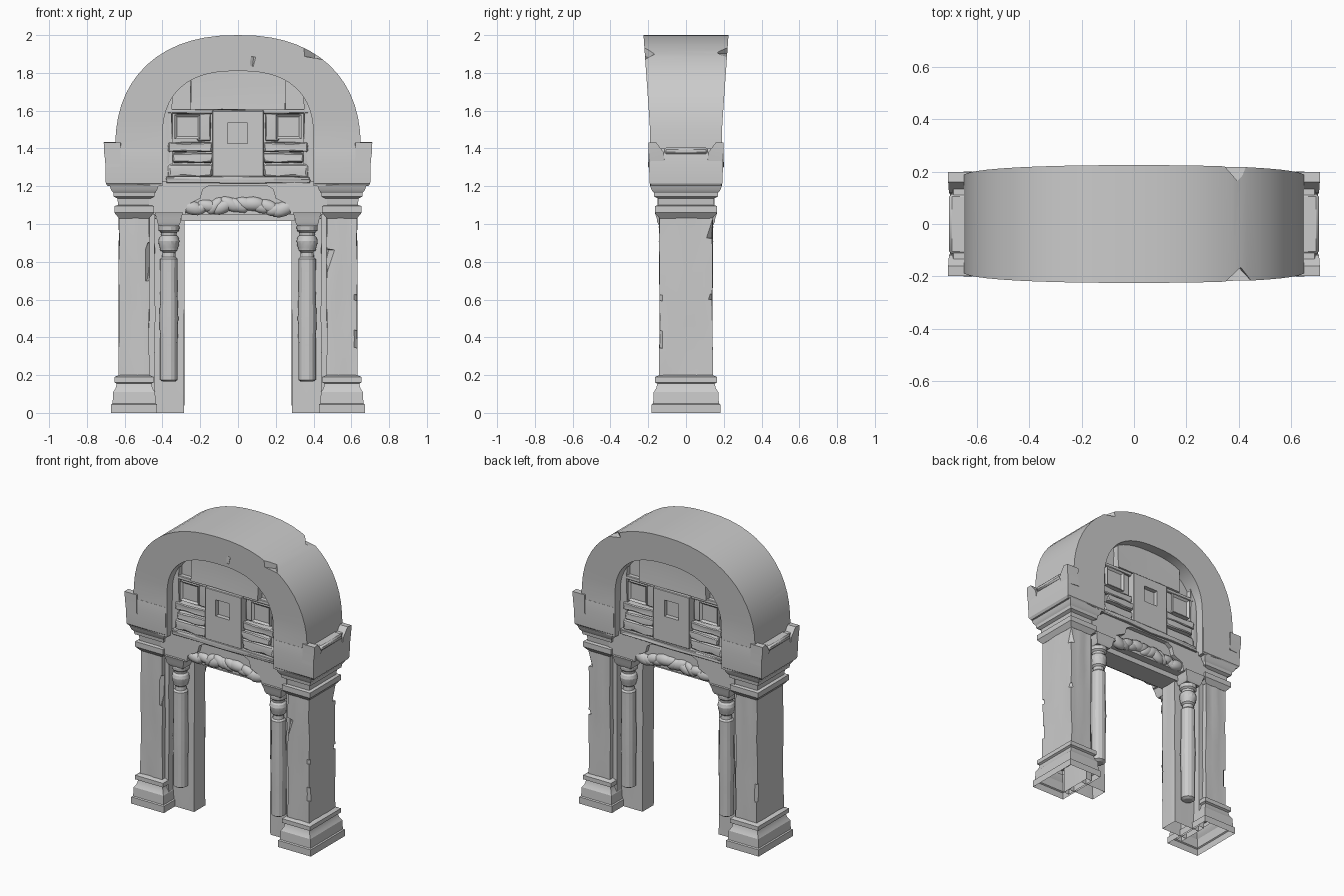
import bpy, bmesh, math, random
from mathutils import Vector, Matrix

if "Cube" in bpy.data.objects:
    bpy.data.objects.remove(bpy.data.objects["Cube"])

random.seed(4)


def smooth_by_angle(ob, angle):
    bpy.ops.object.select_all(action="DESELECT")
    ob.select_set(True)
    bpy.context.view_layer.objects.active = ob
    bpy.ops.object.shade_smooth_by_angle(angle=math.radians(angle))


def finish(name, bm, mirror="", bevel=0.0, smooth=25):
    bmesh.ops.recalc_face_normals(bm, faces=bm.faces)
    me = bpy.data.meshes.new(name)
    bm.to_mesh(me)
    bm.free()
    ob = bpy.data.objects.new(name, me)
    bpy.context.collection.objects.link(ob)
    if bevel:
        b = ob.modifiers.new("bevel", "BEVEL")
        b.width, b.segments, b.limit_method = bevel, 1, "ANGLE"
    if mirror:
        m = ob.modifiers.new("mirror", "MIRROR")
        m.use_axis = ("x" in mirror, "y" in mirror, False)
        m.use_mirror_merge = False
    smooth_by_angle(ob, smooth)
    return ob


def loft(name, rings, mirror="", bevel=0.0, cuts=0, jitter=0.0, inset=None, floor=True):
    """Skin a list of equal-length point rings and cap the ends."""
    bm = bmesh.new()
    vs = [[bm.verts.new(p) for p in r] for r in rings]
    n = len(vs[0])
    for a, b in zip(vs, vs[1:]):
        for i in range(n):
            bm.faces.new((a[i], a[(i + 1) % n], b[(i + 1) % n], b[i]))
    if floor:
        bm.faces.new(vs[0])
    bm.faces.new(vs[-1])
    bmesh.ops.recalc_face_normals(bm, faces=bm.faces)
    if inset:
        front = [f for f in bm.faces if f.normal.y < -0.9]
        bmesh.ops.inset_region(bm, faces=front, thickness=inset[0])
        bmesh.ops.translate(bm, verts=list({v for f in front for v in f.verts}), vec=(0, inset[1], 0))
    if cuts:
        bmesh.ops.subdivide_edges(bm, edges=bm.edges[:], cuts=cuts, use_grid_fill=True)
    for v in bm.verts:
        if jitter:
            v.co += Vector([random.uniform(-jitter, jitter) for _ in range(3)]) * (v.co.z > 0.01)
    return finish(name, bm, mirror, bevel)


def rect(x0, x1, y0, y1, z):
    return [(x0, y0, z), (x1, y0, z), (x1, y1, z), (x0, y1, z)]


def box(name, x0, x1, y0, y1, z0, z1, mirror="", **kw):
    return loft(name, [rect(x0, x1, y0, y1, z0), rect(x0, x1, y0, y1, z1)], mirror, **kw)


def moulding(name, profile, **kw):
    """Square pier moulding from (height, outward offset) pairs."""
    return loft(name, [rect(.47 - o, .63 + o, -.14 - o, .14 + o, z) for z, o in profile], "x", **kw)


def cut(target, name, places):
    """Subtract turned blocks: (x, y, z, sx, sy, sz, turn)."""
    bm = bmesh.new()
    for x, y, z, sx, sy, sz, t in places:
        mat = (Matrix.Translation((x, y, z)) @ Matrix.Rotation(t, 4, "Z")
               @ Matrix.Rotation(t * .3, 4, "Y") @ Matrix.Diagonal((sx, sy, sz, 1)))
        bmesh.ops.create_cube(bm, size=1, matrix=mat)
    c = finish(name, bm)
    c.hide_render = True
    m = target.modifiers.new("chips", "BOOLEAN")
    m.operation, m.object, m.solver = "DIFFERENCE", c, "EXACT"
    bpy.context.view_layer.objects.active = target
    for mod in list(target.modifiers):
        bpy.ops.object.modifier_apply(modifier=mod.name)
    bpy.data.objects.remove(c)
    smooth_by_angle(target, 25)


def oval(a, b, z0, n, t):
    c, s = math.cos(t), math.sin(t)
    return math.copysign(a * abs(c) ** (2 / n), c), z0 + b * abs(s) ** (2 / n)


# arch ring, deeper towards the crown
def arch_ring(po, pi):
    def d(z):
        return .19 + .035 * max(0, (z - 1.5) / .5)
    (xo, zo), (xi, zi) = po, pi
    return [(xi, -d(zi), zi), (xo, -d(zo), zo), (xo, d(zo), zo), (xi, d(zi), zi)]


N = 28
rings = [arch_ring((.655, 1.22), (.40, 1.2))]
for i in range(N + 1):
    t = math.pi * i / N
    rings.append(arch_ring(oval(.65, .6, 1.4, 2.3, t), oval(.40, .36, 1.45, 2.5, t)))
rings.append(arch_ring((-.655, 1.22), (-.40, 1.2)))
arch = loft("arch", rings)
cut(arch, "arch_chips", [(.41, -.225, 1.93, .09, .09, .10, .75), (.40, .235, 1.94, .09, .09, .10, .8),
                         (-.64, -.21, 1.62, .04, .04, .2, .8), (.08, -.222, 1.86, .02, .03, .05, .6)])

# tympanum wall filling the arch
wall = [rect(-.41, .41, -.10, .10, 1.15)]
for i in range(10):
    x, z = oval(.405, .365, 1.45, 2.5, math.pi / 2 * i / 9.4)
    wall.append(rect(-x, x, -.10, .10, z))
loft("tympanum_wall", wall)

# relief panels on the tympanum, front and back
box("upper_panel", -.25, .25, -.145, -.09, 1.605, 1.815, "y", cuts=2, jitter=.003)
centre = box("centre_panel", -.137, .137, -.16, -.08, 1.25, 1.60, "y", bevel=.004)
cut(centre, "niche_cutter", [(-.003, s * .2, 1.48, .105, .14, .11, 0) for s in (-1, 1)])
box("ledge", .13, .40, -.135, -.08, 1.585, 1.61, "xy", bevel=.004, cuts=1, jitter=.003)
box("side_panel", .145, .215, -.125, -.08, 1.44, 1.585, "xy", bevel=.005, cuts=1, jitter=.003)
box("framed_panel", .20, .335, -.14, -.08, 1.45, 1.58, "xy", inset=(.018, .012))
box("reveal_strip", .35, .41, -.135, -.08, 1.2, 1.68, "xy", cuts=3, jitter=.005)
for k, (z0, z1, x1, y) in enumerate([(1.25, 1.315, .37, .15), (1.325, 1.375, .345, .16), (1.385, 1.43, .37, .145)]):
    box(f"corbel_course_{k}", .135, x1, -y, -.08, z0, z1, "xy", bevel=.01, cuts=2, jitter=.005)

# lintel with a recessed carved band
half = [(.47, 1.05), (.28, 1.05), (.27, 1.1), (.20, 1.135), (.185, 1.185), (.15, 1.205)]
outline = half + [(-x, z) for x, z in reversed(half)] + [(-.47, 1.225), (.47, 1.225)]
loft("lintel", [[(x, y, z) for x, z in outline] for y in (-.15, .15)])
box("lintel_cornice", -.38, .38, -.165, .165, 1.215, 1.25, bevel=.006, cuts=3, jitter=.004)
box("lintel_core", -.30, .30, -.12, .12, 1.05, 1.215)
box("lintel_soffit", -.30, .30, -.07, .07, 1.015, 1.06)
bm = bmesh.new()
for i in range(13):
    x = -.24 + i * .04
    h = 1.07 + .035 * math.cos(x * 6) + random.uniform(-.01, .01)
    size = random.uniform(.9, 1.2)
    bmesh.ops.create_icosphere(bm, subdivisions=2, radius=size, matrix=Matrix.Translation((x, -.118, h))
                               @ Matrix.Rotation(random.uniform(-.9, .9), 4, "Y") @ Matrix.Diagonal((.06, .028, .033, 1)))
finish("carved_band", bm, "y", smooth=40)

# piers
pier = box("pier", .47, .63, -.14, .14, .17, 1.06, "x", cuts=5, jitter=.003)
cut(pier, "pier_chips", [(.64, -.15, .61, .05, .05, .03, .75), (.465, -.15, .80, .05, .05, .14, .75),
                         (-.465, -.15, .80, .05, .05, .2, .8), (.64, .15, .61, .05, .05, .03, .75),
                         (-.64, .15, .4, .05, .05, .12, .75), (.64, -.15, .39, .05, .05, .09, .75),
                         (.64, .15, .97, .05, .05, .1, .75)])
moulding("pier_base", [(0, .042), (.045, .042), (.05, .034), (.11, .031), (.13, .018), (.155, .012),
                       (.162, .025), (.19, .025), (.2, 0)], floor=False)
moulding("pier_capital", [(1.03, 0), (1.06, .025), (1.095, .025), (1.10, .005), (1.135, .008),
                          (1.145, .028), (1.165, .03), (1.18, .042), (1.205, .05)])

# impost blocks with corner ears
loft("impost_block", [rect(.405, x, -y, y, z) for z, x, y in
                      ((1.2, .69, .18), (1.215, .70, .192), (1.33, .703, .197), (1.40, .69, .191))], "x")
box("impost_ledge", .60, .706, -.115, .115, 1.37, 1.405, "x", bevel=.01)
loft("impost_ear", [rect(.62, x, -.197, y, z) for z, x, y in
                    ((1.3, .70, -.115), (1.38, .706, -.12), (1.435, .713, -.16))], "xy", jitter=.004)

# door jambs between the piers
box("jamb", .285, .48, -.062, .058, 0, 1.03, "x", cuts=4, jitter=.003, floor=False)
box("jamb_strip", .44, .48, -.11, .11, 0, 1.05, "x", cuts=3, jitter=.003, floor=False)

# hanging colonnettes with ringed capitals
prof = [(.165, .03), (.175, .046), (.36, .046), (.50, .05), (.66, .045), (.815, .046), (.825, .036),
        (.85, .034), (.86, .045), (.875, .048), (.885, .052), (.91, .056), (.93, .05), (.94, .04), (.955, .042),
        (.965, .054), (.985, .056), (1.0, .05)]
loft("colonnette", [[(.366 + r * math.cos(a), -.09 + r * math.sin(a), z)
                     for a in (2 * math.pi * k / 14 for k in range(14))] for z, r in prof], "xy")
loft("colonnette_bracket", [rect(.366 - w, .366 + w, -.09 - w, -.03, z) for z, w in
                            ((.99, .052), (1.01, .062), (1.03, .065), (1.06, .075))], "xy")
